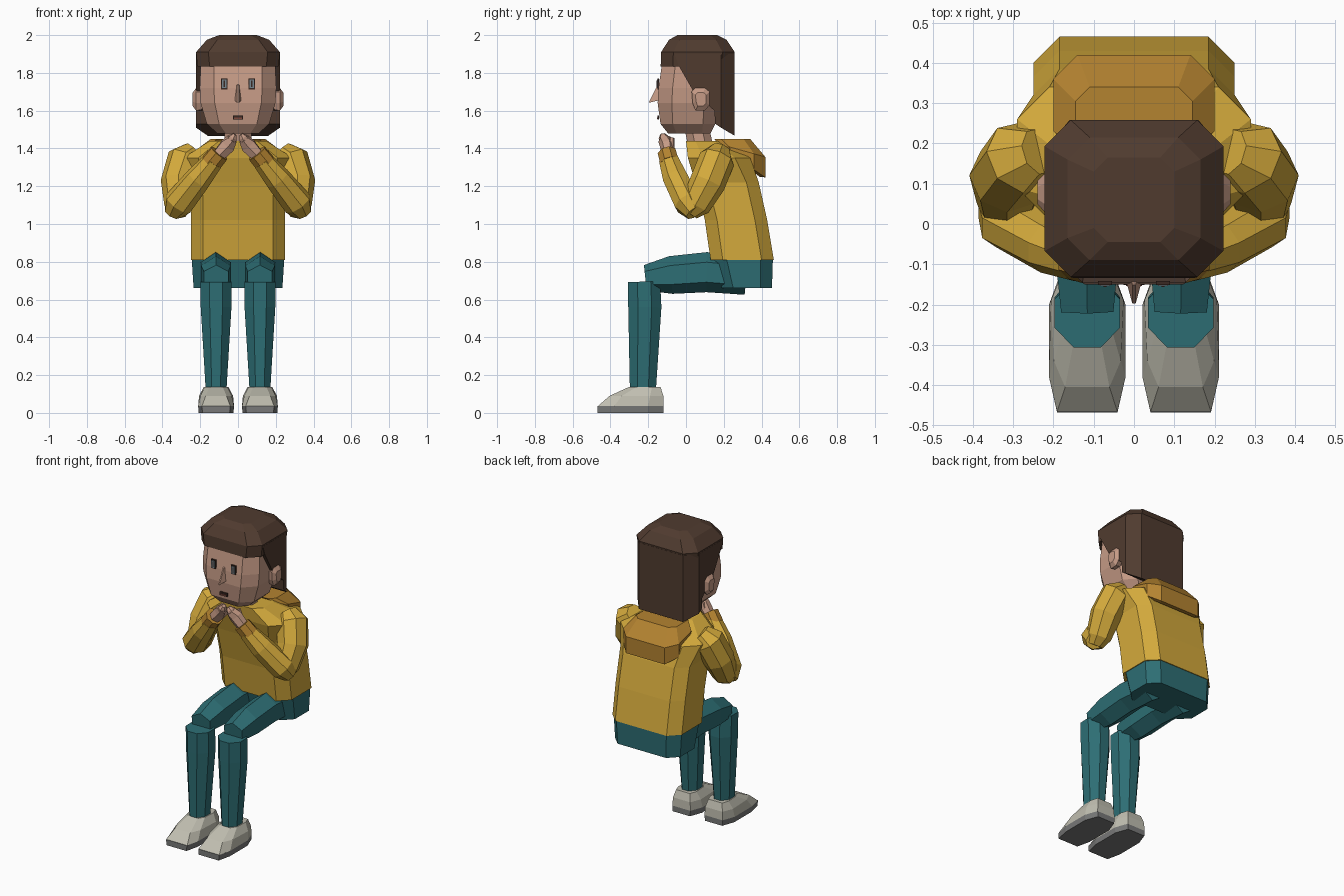
import bpy, bmesh, math
from mathutils import Vector


def material(name, r, g, b):
    m = bpy.data.materials.new(name)
    lin = [((c / 255 + 0.055) / 1.055) ** 2.4 for c in (r, g, b)]
    m.diffuse_color = (*lin, 1)
    return m


YELLOW = material("mustard_knit", 212, 170, 60)
OCHRE = material("ochre_trim", 180, 131, 48)
TEAL = material("teal_trousers", 45, 110, 116)
SKIN = material("skin", 198, 155, 134)
HAIR = material("brown_hair", 80, 59, 47)
SHOE = material("pale_shoe", 192, 190, 176)
SOLE = material("grey_sole", 120, 121, 120)
DARK = material("dark_line", 58, 40, 34)
IRIS = material("grey_blue_eye", 118, 134, 142)
LIP = material("mouth_red", 128, 72, 60)


def make(name, rings, mat, side=1):
    """Loft closed rings of equal length, cap both ends; side=-1 mirrors in x."""
    bm = bmesh.new()
    rows = [[bm.verts.new((p[0] * side, p[1], p[2])) for p in r] for r in rings]
    n = len(rows[0])
    for a, b in zip(rows, rows[1:]):
        for i in range(n):
            j = (i + 1) % n
            bm.faces.new((a[i], a[j], b[j], b[i]))
    bm.faces.new(rows[0])
    bm.faces.new(rows[-1])
    bmesh.ops.recalc_face_normals(bm, faces=bm.faces[:])
    me = bpy.data.meshes.new(name)
    bm.to_mesh(me)
    bm.free()
    me.materials.append(mat)
    ob = bpy.data.objects.new(name, me)
    bpy.context.collection.objects.link(ob)
    return ob


def slab(z, hx, y0, y1, c=0.06, slope=0.0, cx=0.0):
    """Rectangle with cut corners, optionally tilted along y."""
    pts = [(hx - c, y0), (hx, y0 + c), (hx, y1 - c), (hx - c, y1),
           (c - hx, y1), (-hx, y1 - c), (-hx, y0 + c), (c - hx, y0)]
    return [(cx + x, y, z + slope * (y - y0)) for x, y in pts]


def tube(path, sides=8, turn=0.5):
    """Rings around a path of (x, y, z, radius_x, radius_other)."""
    pts = [Vector(p[:3]) for p in path]
    rings = []
    for i, p in enumerate(path):
        t = (pts[min(i + 1, len(pts) - 1)] - pts[max(i - 1, 0)]).normalized()
        u = Vector((1, 0, 0))
        u = (u - t * u.dot(t)).normalized()
        v = t.cross(u)
        angs = [(k + turn) * math.tau / sides for k in range(sides)]
        rings.append([pts[i] + u * math.cos(a) * p[3] + v * math.sin(a) * p[4] for a in angs])
    return rings


def plate(name, x, z, w, h, y, mat, side=1):
    rect = [(x - w, z - h), (x + w, z - h), (x + w, z + h), (x - w, z + h)]
    make(name, [[(a, yy, b) for a, b in rect] for yy in (y, y + 0.009)], mat, side)


# Body
make("sweater", [slab(0.81, 0.25, 0.13, 0.465, 0.065),
                 slab(1.02, 0.25, 0.10, 0.43, 0.065),
                 slab(1.22, 0.25, 0.05, 0.385, 0.065),
                 slab(1.35, 0.29, 0.01, 0.34, 0.08),
                 slab(1.44, 0.15, 0.0, 0.20, 0.05)], YELLOW)
make("hips", [slab(0.66, 0.235, 0.19, 0.455, 0.06),
              slab(0.815, 0.245, 0.15, 0.46, 0.065)], TEAL)
make("hood", [slab(1.40, 0.19, 0.19, 0.39, 0.055, -0.75),
              slab(1.41, 0.20, 0.18, 0.42, 0.06, -0.68),
              slab(1.425, 0.20, 0.17, 0.42, 0.06, -0.28),
              slab(1.45, 0.145, 0.15, 0.34, 0.035)], OCHRE)

# Head
make("neck", tube([(0, 0.08, 1.40, 0.08, 0.07), (0, 0.055, 1.52, 0.075, 0.07)]), SKIN)
make("head", [slab(1.48, 0.11, -0.095, 0.13, 0.045),
              slab(1.53, 0.165, -0.135, 0.155, 0.065),
              slab(1.64, 0.198, -0.15, 0.17, 0.075),
              slab(1.72, 0.203, -0.146, 0.19, 0.075),
              slab(1.88, 0.195, -0.122, 0.20, 0.07)], SKIN)
nose = [(-0.02, -0.14, 1.655), (0.02, -0.14, 1.655), (0.007, -0.14, 1.74), (-0.007, -0.14, 1.74)]
make("nose", [nose, [(-0.004, -0.198, 1.642), (0.004, -0.198, 1.642),
                     (0.004, -0.152, 1.735), (-0.004, -0.152, 1.735)]], SKIN)
plate("mouth", 0, 1.564, 0.026, 0.011, -0.151, DARK)
plate("lower_lip", 0, 1.560, 0.020, 0.004, -0.154, LIP)

# Hair: cap with straight fringe, and curtain stepping back past the ears
make("hair_cap", [slab(1.835, 0.215, -0.134, 0.25, 0.065),
                  slab(1.91, 0.222, -0.132, 0.258, 0.065),
                  slab(1.975, 0.165, -0.09, 0.215, 0.055),
                  slab(2.0, 0.10, -0.045, 0.165, 0.035)], HAIR)


def curtain(front, zf, zm, zb):
    return [(0.222, front, zf), (0.222, 0.185, zm), (0.16, 0.258, zb),
            (-0.16, 0.258, zb), (-0.222, 0.185, zm), (-0.222, front, zf)]


make("hair_curtain", [curtain(0.155, 1.53, 1.51, 1.467), curtain(0.15, 1.60, 1.60, 1.60),
                      curtain(0.04, 1.70, 1.70, 1.70), curtain(-0.04, 1.84, 1.84, 1.84),
                      curtain(-0.06, 1.90, 1.90, 1.90)], HAIR)

for side, tag in ((1, "right"), (-1, "left")):
    # Face details
    plate("eye_rim_" + tag, 0.072, 1.742, 0.017, 0.029, -0.151, DARK, side)
    plate("eye_" + tag, 0.072, 1.742, 0.012, 0.023, -0.154, IRIS, side)
    plate("pupil_" + tag, 0.072, 1.742, 0.004, 0.018, -0.156, DARK, side)
    ear = [(0.05, 1.60), (0.10, 1.60), (0.125, 1.63), (0.125, 1.70),
           (0.10, 1.72), (0.05, 1.72), (0.03, 1.70), (0.035, 1.64)]
    make("ear_" + tag, [[(x, 0.08 + (y - 0.08) * k, 1.66 + (z - 1.66) * k) for y, z in ear]
                        for x, k in ((0.19, 0.9), (0.222, 1.0), (0.240, 0.6))], SKIN, side)

    # Arms folded up under the chin
    make("upper_arm_" + tag, tube([(0.235, 0.18, 1.385, 0.06, 0.06),
                                   (0.275, 0.165, 1.345, 0.10, 0.095),
                                   (0.315, 0.115, 1.22, 0.095, 0.095),
                                   (0.315, 0.05, 1.10, 0.075, 0.08),
                                   (0.315, 0.02, 1.055, 0.05, 0.045)], 8, 0), YELLOW, side)
    make("forearm_" + tag, tube([(0.345, 0.045, 1.06, 0.05, 0.05),
                                 (0.315, 0.01, 1.11, 0.08, 0.075),
                                 (0.21, -0.055, 1.24, 0.07, 0.07),
                                 (0.13, -0.09, 1.335, 0.055, 0.055)]), YELLOW, side)
    make("cuff_" + tag, tube([(0.145, -0.085, 1.32, 0.058, 0.054),
                              (0.10, -0.10, 1.375, 0.056, 0.052)]), OCHRE, side)
    make("palm_" + tag, tube([(0.10, -0.095, 1.365, 0.038, 0.035),
                              (0.055, -0.10, 1.415, 0.045, 0.038),
                              (0.03, -0.115, 1.45, 0.03, 0.034)], 6), SKIN, side)
    make("fingers_" + tag, tube([(0.045, -0.105, 1.425, 0.034, 0.034),
                                 (0.025, -0.12, 1.46, 0.024, 0.026),
                                 (0.016, -0.122, 1.474, 0.012, 0.016)], 6), SKIN, side)
    make("thumb_" + tag, tube([(0.075, -0.08, 1.40, 0.018, 0.018),
                               (0.055, -0.075, 1.455, 0.014, 0.014)], 6), SKIN, side)

    # Legs, bent at the knee
    make("thigh_" + tag, tube([(0.118, 0.32, 0.725, 0.09, 0.10),
                               (0.118, 0.11, 0.745, 0.092, 0.106),
                               (0.117, -0.08, 0.73, 0.09, 0.10),
                               (0.116, -0.215, 0.715, 0.075, 0.068)], 6, 0.5), TEAL, side)
    make("shin_" + tag, tube([(0.116, -0.222, 0.695, 0.088, 0.092),
                              (0.116, -0.218, 0.56, 0.088, 0.095),
                              (0.116, -0.228, 0.13, 0.06, 0.075)], 8, 0.5), TEAL, side)

    # Shoes
    def foot(z, inset, y0, slope=0.0):
        pts = [(0.075, y0), (0.095, -0.38), (0.095, -0.20), (0.065, -0.118)]
        pts += [(-x, y) for x, y in reversed(pts)]
        return [(0.116 + math.copysign(abs(x) - inset, x), y, z) for x, y in pts]

    make("sole_" + tag, [foot(0.0, 0.003, -0.468), foot(0.036, 0, -0.468)], SOLE, side)
    top = [(0.035, -0.30), (0.06, -0.26), (0.065, -0.18), (0.05, -0.135)]
    top += [(-x, y) for x, y in reversed(top)]
    mid = [(0.055, -0.405), (0.083, -0.34), (0.09, -0.19), (0.062, -0.12)]
    mid += [(-x, y) for x, y in reversed(mid)]
    make("shoe_" + tag, [foot(0.036, 0, -0.466),
                         [(0.116 + x, y, 0.09) for x, y in mid],
                         [(0.116 + x, y, 0.138) for x, y in top]], SHOE, side)
